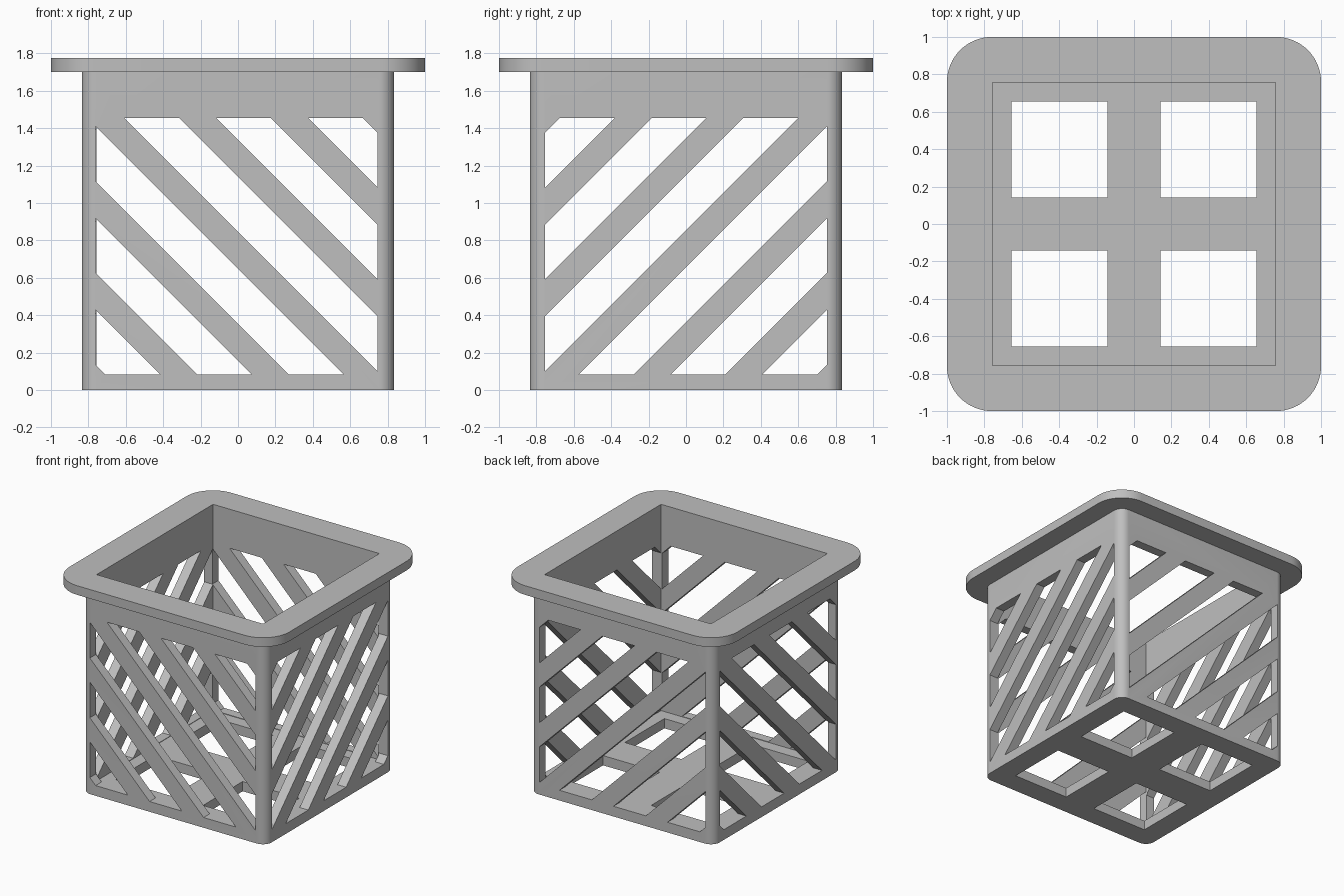
import bpy, bmesh, math
from mathutils import Vector

if "Cube" in bpy.data.objects:
    bpy.data.objects.remove(bpy.data.objects["Cube"])

OUTER, INNER = 0.835, 0.756       # half widths of the basket wall
NECK, TOP = 1.70, 1.775           # underside and top of the rim
FLOOR = 0.08

grey = bpy.data.materials.new("plain grey")
grey.diffuse_color = (0.52, 0.52, 0.52, 1)
grey.use_nodes = True
grey.node_tree.nodes["Principled BSDF"].inputs["Base Color"].default_value = grey.diffuse_color


def prism(bm, points, offset):
    """Extrude a closed outline of 3D points along offset."""
    face = bm.faces.new([bm.verts.new(p) for p in points])
    res = bmesh.ops.extrude_face_region(bm, geom=[face], use_keep_orig=True)
    verts = [g for g in res["geom"] if isinstance(g, bmesh.types.BMVert)]
    bmesh.ops.translate(bm, verts=verts, vec=Vector(offset))


def make_object(name, bm):
    bmesh.ops.recalc_face_normals(bm, faces=bm.faces[:])
    mesh = bpy.data.meshes.new(name)
    bm.to_mesh(mesh)
    bm.free()
    obj = bpy.data.objects.new(name, mesh)
    bpy.context.collection.objects.link(obj)
    mesh.materials.append(grey)
    return obj


def rounded_block(name, half, radius, z0, z1, steps=12):
    pts = []
    for q, (sx, sy) in enumerate([(1, 1), (-1, 1), (-1, -1), (1, -1)]):
        for i in range(steps + 1):
            a = math.pi / 2 * (q + i / steps)
            pts.append((sx * (half - radius) + radius * math.cos(a),
                        sy * (half - radius) + radius * math.sin(a), z0))
    bm = bmesh.new()
    prism(bm, pts, (0, 0, z1 - z0))
    return make_object(name, bm)


def box(bm, x0, x1, y0, y1, z0, z1):
    prism(bm, [(x0, y0, z0), (x1, y0, z0), (x1, y1, z0), (x0, y1, z0)],
          (0, 0, z1 - z0))


def cut(obj, bm):
    """Subtract the solids in bm from obj and discard the cutter."""
    cutter = make_object("cutter", bm)
    cutter.hide_render = True
    mod = obj.modifiers.new("cut", "BOOLEAN")
    mod.operation, mod.solver, mod.object = "DIFFERENCE", "EXACT", cutter
    dg = bpy.context.evaluated_depsgraph_get()
    mesh = bpy.data.meshes.new_from_object(obj.evaluated_get(dg))
    obj.modifiers.clear()
    obj.data = mesh
    bpy.data.objects.remove(cutter)


def clip(poly, limit, sign):
    """Keep the part of a 2D outline where sign * (u + z - limit) >= 0."""
    out = []
    for p, q in zip(poly, poly[1:] + poly[:1]):
        dp, dq = (sign * (a[0] + a[1] - limit) for a in (p, q))
        if dp >= 0:
            out.append(p)
        if dp * dq < 0:
            t = dp / (dp - dq)
            out.append((p[0] + t * (q[0] - p[0]), p[1] + t * (q[1] - p[1])))
    return out


# diagonal slots shared by all four walls
W, Z0, Z1 = 0.754, 0.084, 1.454
slots = []
for k in range(6):
    s = -0.618 + 0.491 * k
    panel = [(-W, Z0), (W, Z0), (W, Z1), (-W, Z1)]
    slots.append(clip(clip(panel, s, 1), s + 0.293, -1))

# basket body
basket = rounded_block("basket_body", OUTER, 0.08, 0, NECK)
bm = bmesh.new()
box(bm, -INNER, INNER, -INNER, INNER, FLOOR, 2)
cut(basket, bm)

# front and back slots
bm = bmesh.new()
for start in (-0.9, 0.74):
    for outline in slots:
        prism(bm, [(u - 0.008, start, z) for u, z in outline], (0, 0.16, 0))
cut(basket, bm)

# left and right slots
bm = bmesh.new()
for start in (-0.9, 0.74):
    for outline in slots:
        prism(bm, [(start, -u, z) for u, z in outline], (0.16, 0, 0))
cut(basket, bm)

# four square floor holes
bm = bmesh.new()
for x in (-0.655, 0.141):
    for y in (-0.655, 0.141):
        box(bm, x, x + 0.514, y, y + 0.514, -0.1, 0.2)
cut(basket, bm)

# wide rim with square opening
rim = rounded_block("top_rim", 1.0, 0.24, NECK, TOP, 16)
bm = bmesh.new()
box(bm, -INNER, INNER, -INNER, INNER, 1.5, 2)
cut(rim, bm)

# smooth only the rounded corners
for obj in (basket, rim):
    bpy.ops.object.select_all(action="DESELECT")
    obj.select_set(True)
    bpy.context.view_layer.objects.active = obj
    bpy.ops.object.shade_smooth_by_angle(angle=math.radians(30))
